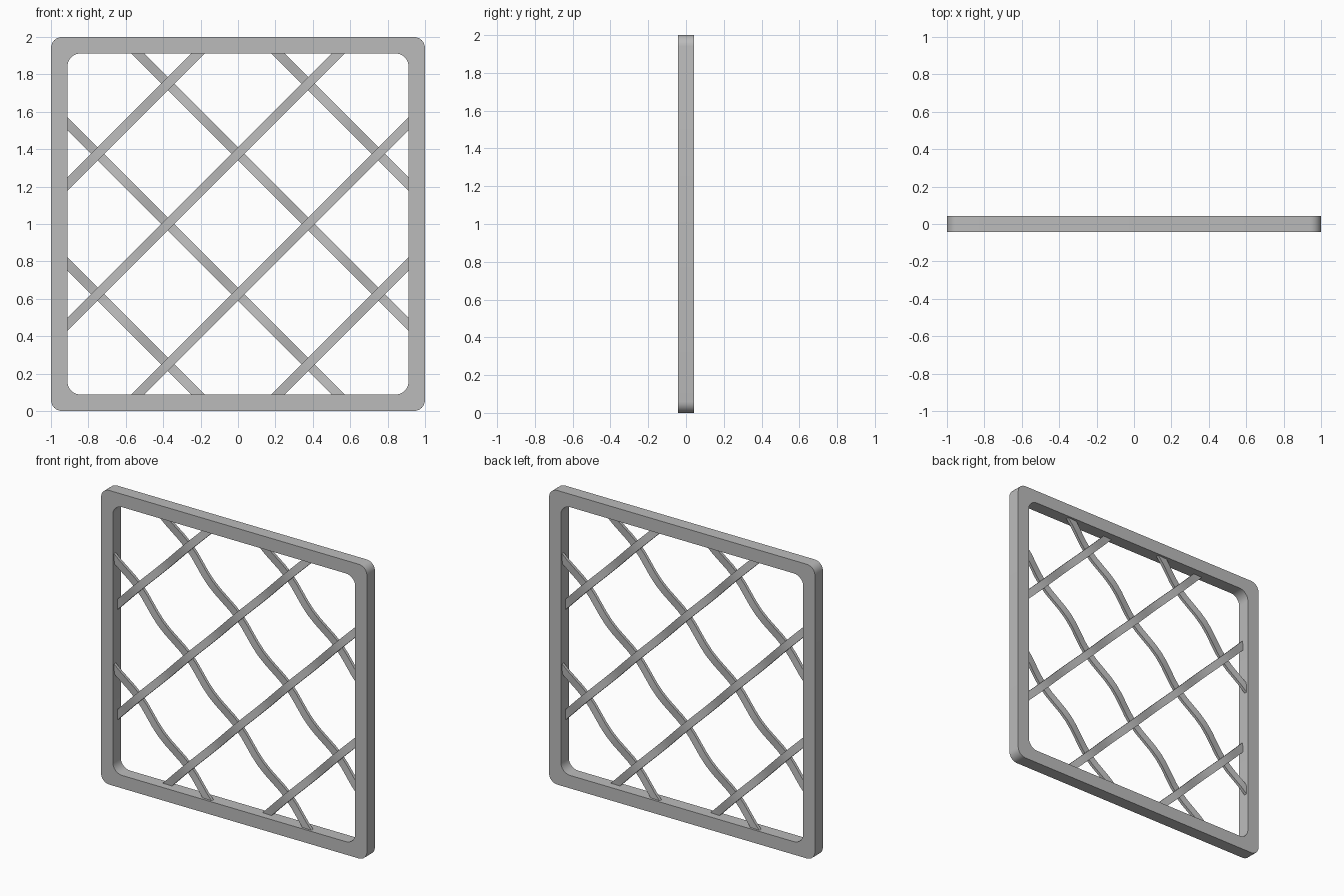
import bpy
import bmesh
from math import cos, sin, pi, radians

if "Cube" in bpy.data.objects:
    bpy.data.objects.remove(bpy.data.objects["Cube"])

metal = bpy.data.materials.new("grey metal")
metal.use_nodes = True
grey = (0.5, 0.5, 0.5, 1)
metal.diffuse_color = grey
metal.node_tree.nodes["Principled BSDF"].inputs["Base Color"].default_value = grey

MID = 1.0            # height of the panel centre
CELL = 0.375         # spacing between crossings along x
HALF_DEPTH = 0.043


def finish(bm, name):
    """Turn a bmesh into a shaded object."""
    bmesh.ops.recalc_face_normals(bm, faces=bm.faces)
    mesh = bpy.data.meshes.new(name)
    bm.to_mesh(mesh)
    bm.free()
    mesh.materials.append(metal)
    obj = bpy.data.objects.new(name, mesh)
    bpy.context.collection.objects.link(obj)
    bpy.ops.object.select_all(action="DESELECT")
    obj.select_set(True)
    bpy.context.view_layer.objects.active = obj
    bpy.ops.object.shade_smooth_by_angle(angle=radians(30))


def skin(bm, rings, closed):
    """Join neighbouring rings of vertices with quads."""
    pairs = list(zip(rings, rings[1:]))
    if closed:
        pairs.append((rings[-1], rings[0]))
    for a, b in pairs:
        n = len(a)
        for i in range(n):
            j = (i + 1) % n
            bm.faces.new((a[i], a[j], b[j], b[i]))


def rounded_square(bm, half, radius, y, steps=6):
    ring = []
    for corner in range(4):
        start = corner * pi / 2
        cx = (half - radius) * (1 if corner in (0, 3) else -1)
        cz = (half - radius) * (1 if corner < 2 else -1)
        for i in range(steps + 1):
            t = start + i / steps * pi / 2
            ring.append(bm.verts.new((cx + radius * cos(t), y, MID + cz + radius * sin(t))))
    return ring


# Rounded outer frame
bm = bmesh.new()
skin(bm, [rounded_square(bm, 1, 0.06, -HALF_DEPTH),
          rounded_square(bm, 1, 0.06, HALF_DEPTH),
          rounded_square(bm, 0.912, 0.07, HALF_DEPTH),
          rounded_square(bm, 0.912, 0.07, -HALF_DEPTH)], closed=True)
finish(bm, "frame")


def slat(name, offset, side, width=0.05, thick=0.02, reach=0.94):
    """Diagonal wavy slat; side -1 is the other family, turned half round."""
    bm = bmesh.new()
    x0, x1 = max(-reach, offset - reach), min(reach, offset + reach)
    count = round((x1 - x0) / CELL * 8)
    d = width / 2 / 2 ** 0.5
    rings = []
    for i in range(count + 1):
        x = x0 + (x1 - x0) * i / count
        z = offset - x
        y = -0.005 + 0.015 * cos(2 * pi * x / CELL)
        rings.append([bm.verts.new((side * (x + s * d), side * (y + t * thick / 2), MID + z + s * d))
                      for s, t in ((-1, -1), (1, -1), (1, 1), (-1, 1))])
    skin(bm, rings, closed=False)
    bm.faces.new(rings[0])
    bm.faces.new(rings[-1])
    finish(bm, name)


# Two crossing families of lattice slats
for side, family in ((1, "falling"), (-1, "rising")):
    for k in (-3, -1, 1, 3):
        slat(f"{family}_slat_{(k + 5) // 2}", k * CELL, side)
